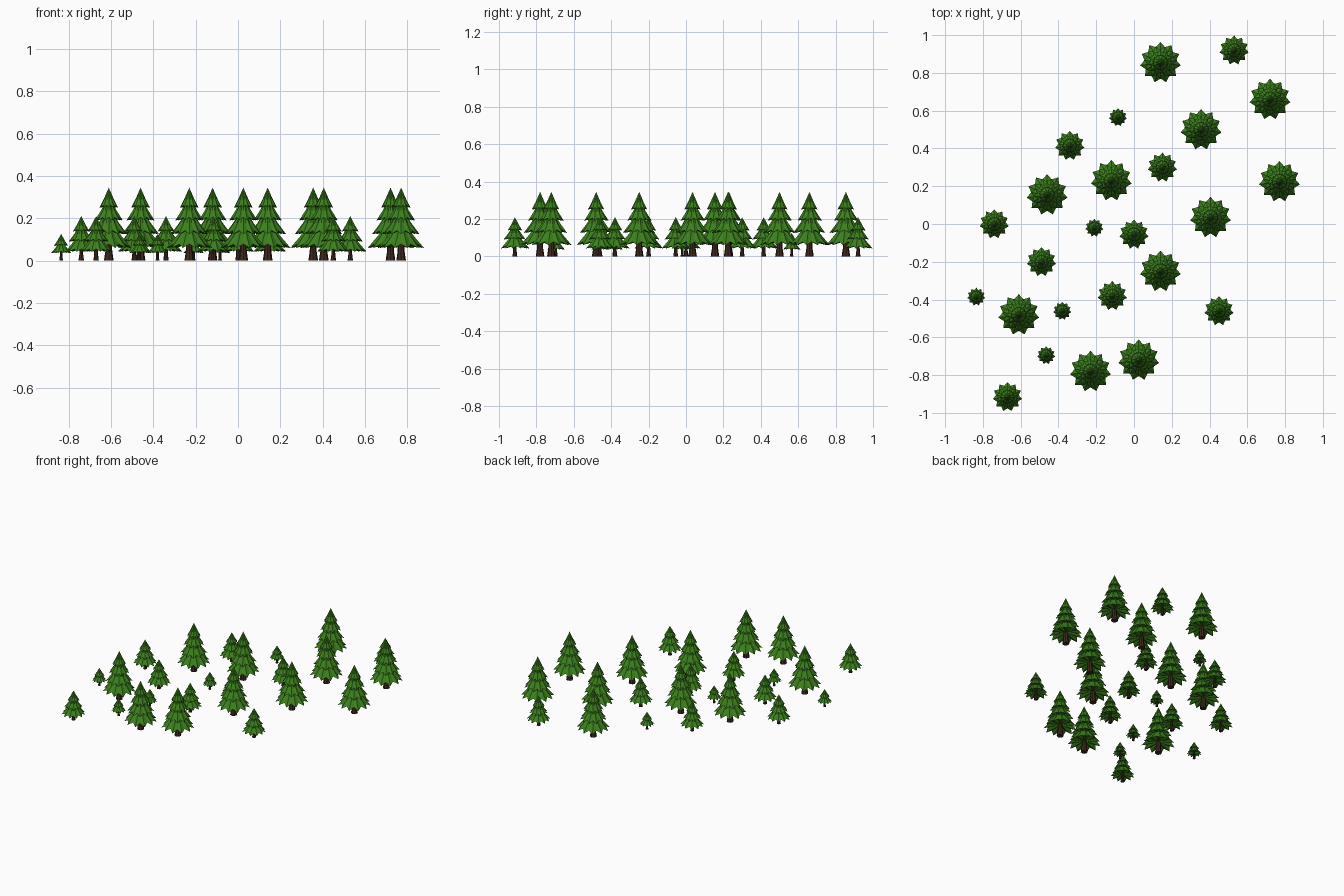
import bpy, bmesh
from math import sin, cos, pi

if "Cube" in bpy.data.objects:
    bpy.data.objects.remove(bpy.data.objects["Cube"])


def material(name, color):
    m = bpy.data.materials.new(name)
    m.diffuse_color = (*color, 1)
    m.use_nodes = True
    m.node_tree.nodes["Principled BSDF"].inputs["Base Color"].default_value = m.diffuse_color
    return m


GREEN = material("needle_green", (0.045, 0.22, 0.012))
BROWN = material("bark_brown", (0.05, 0.022, 0.012))


def ring(bm, n, r, z, r2=None, z2=None, spin=0.0):
    # Ring of vertices; r2/z2 give the alternate (valley) vertices of a star
    out = []
    for i in range(n):
        valley = r2 is not None and i % 2
        a = 2 * pi * i / n + spin
        rr, zz = (r2, z2) if valley else (r, z)
        out.append(bm.verts.new((rr * cos(a), rr * sin(a), zz)))
    return out


def bridge(bm, a, b):
    n = len(a)
    for i in range(n):
        j = (i + 1) % n
        bm.faces.new((a[i], a[j], b[j], b[i]))


def fan(bm, loop, z):
    c = bm.verts.new((0, 0, z))
    for i in range(len(loop)):
        bm.faces.new((loop[i], loop[(i + 1) % len(loop)], c))


def finish(bm, name, mat):
    bmesh.ops.recalc_face_normals(bm, faces=bm.faces)
    me = bpy.data.meshes.new(name)
    bm.to_mesh(me)
    bm.free()
    me.materials.append(mat)
    return me


def foliage_mesh(name, tiers, points=11):
    # Each tier: (tip radius, tip z, top z), a drooping jagged skirt
    bm = bmesh.new()
    for k, (r, z0, z1) in enumerate(tiers):
        h, n, spin = z1 - z0, points * 2, k * pi / points + pi / 2
        low = ring(bm, n, r, z0, r * 0.78, z0 + h * 0.13, spin)
        mid = ring(bm, n, r * 0.56, z0 + h * 0.40, r * 0.48, z0 + h * 0.40, spin)
        bridge(bm, low, mid)
        fan(bm, mid, z1)
        fan(bm, low, z0 + h * 0.16)
    return finish(bm, name, GREEN)


def trunk_mesh(name, r, top):
    # Tapered trunk with a flared foot
    bm = bmesh.new()
    a = ring(bm, 8, r, 0)
    b = ring(bm, 8, r * 0.72, top * 0.35)
    c = ring(bm, 8, r * 0.6, top)
    bridge(bm, a, b)
    bridge(bm, b, c)
    fan(bm, a, 0)
    fan(bm, c, top)
    return finish(bm, name, BROWN)


# Tree kinds: foliage tiers, trunk radius and height, positions
KINDS = {
    "large": ([(0.109, 0.06, 0.20), (0.088, 0.125, 0.255),
               (0.067, 0.19, 0.305), (0.045, 0.25, 0.345)], 0.023, 0.12,
              [(0.14, 0.855), (0.72, 0.66), (0.355, 0.50), (-0.12, 0.23),
               (-0.46, 0.155), (0.77, 0.225), (0.405, 0.035), (0.14, -0.25),
               (-0.61, -0.48), (0.025, -0.72), (-0.23, -0.78)]),
    "medium": ([(0.078, 0.042, 0.14), (0.060, 0.09, 0.178),
                (0.040, 0.138, 0.21)], 0.013, 0.08,
               [(0.53, 0.92), (-0.34, 0.415), (0.15, 0.30), (-0.74, 0.0),
                (0.0, -0.055), (-0.49, -0.20), (-0.115, -0.38),
                (0.45, -0.46), (-0.67, -0.915)]),
    "small": ([(0.048, 0.036, 0.098), (0.034, 0.07, 0.126)], 0.009, 0.06,
              [(-0.085, 0.565), (-0.21, -0.02), (-0.835, -0.385),
               (-0.38, -0.46), (-0.465, -0.695)]),
}

for kind, (tiers, r, top, spots) in KINDS.items():
    parts = {"foliage": foliage_mesh(kind + "_foliage", tiers),
             "trunk": trunk_mesh(kind + "_trunk", r, top)}
    for i, (x, y) in enumerate(spots):
        for part, me in parts.items():
            ob = bpy.data.objects.new(f"{kind}_tree_{part}_{i + 1}", me)
            ob.location = (x, y, 0)
            bpy.context.collection.objects.link(ob)
